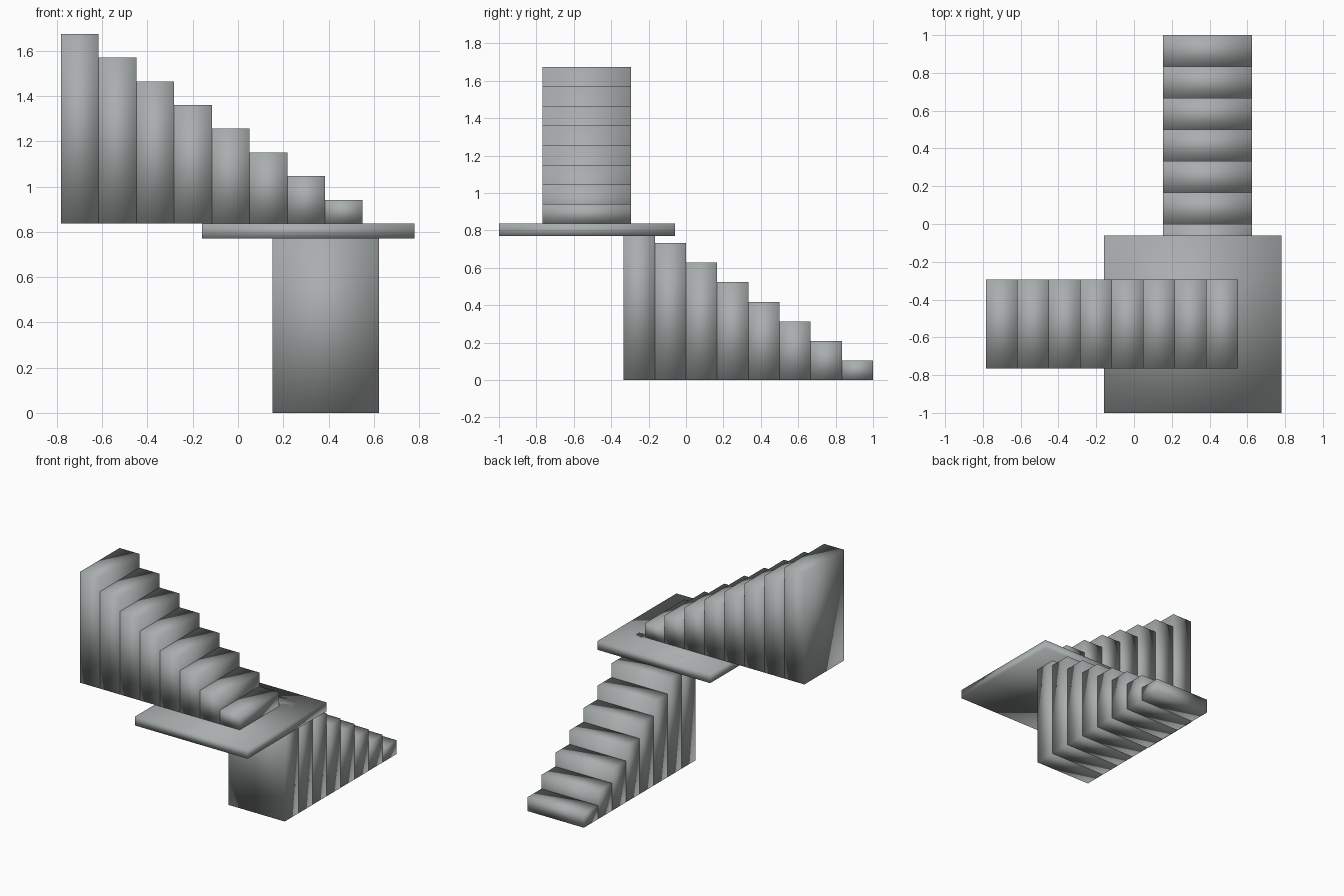
import bpy

cube = bpy.data.objects.get("Cube")
if cube:
    bpy.data.objects.remove(cube, do_unlink=True)

# Single grey finish
grey = bpy.data.materials.new("stone_grey")
grey.use_nodes = True
colour = (0.40, 0.42, 0.42, 1)
grey.diffuse_color = colour
grey.node_tree.nodes["Principled BSDF"].inputs["Base Color"].default_value = colour

STEPS = 8
TREAD = 1 / 6
LANDING_TOP = 0.837
RISE = LANDING_TOP / STEPS


def block(name, low, high):
    """Smooth-shaded box between two opposite corners."""
    centre = [(a + b) / 2 for a, b in zip(low, high)]
    bpy.ops.mesh.primitive_cube_add(size=1, location=centre)
    obj = bpy.context.object
    obj.name = name
    obj.scale = [b - a for a, b in zip(low, high)]
    bpy.ops.object.transform_apply(location=False, rotation=False, scale=True)
    bpy.ops.object.shade_smooth()
    obj.data.materials.append(grey)


# Landing slab
block("landing", (-0.16, -1, 0.77), (0.78, -0.06, LANDING_TOP))

for i in range(STEPS):
    height = RISE * (i + 1)
    # Lower flight climbs from the back towards the front
    back = 1 - TREAD * i
    block(f"lower_step_{i + 1}", (0.153, back - TREAD, 0), (0.624, back, height))
    # Upper flight climbs from the landing towards the right
    left = 0.551 - TREAD * i
    block(f"upper_step_{i + 1}", (left - TREAD, -0.766, LANDING_TOP),
          (left, -0.295, LANDING_TOP + height))
